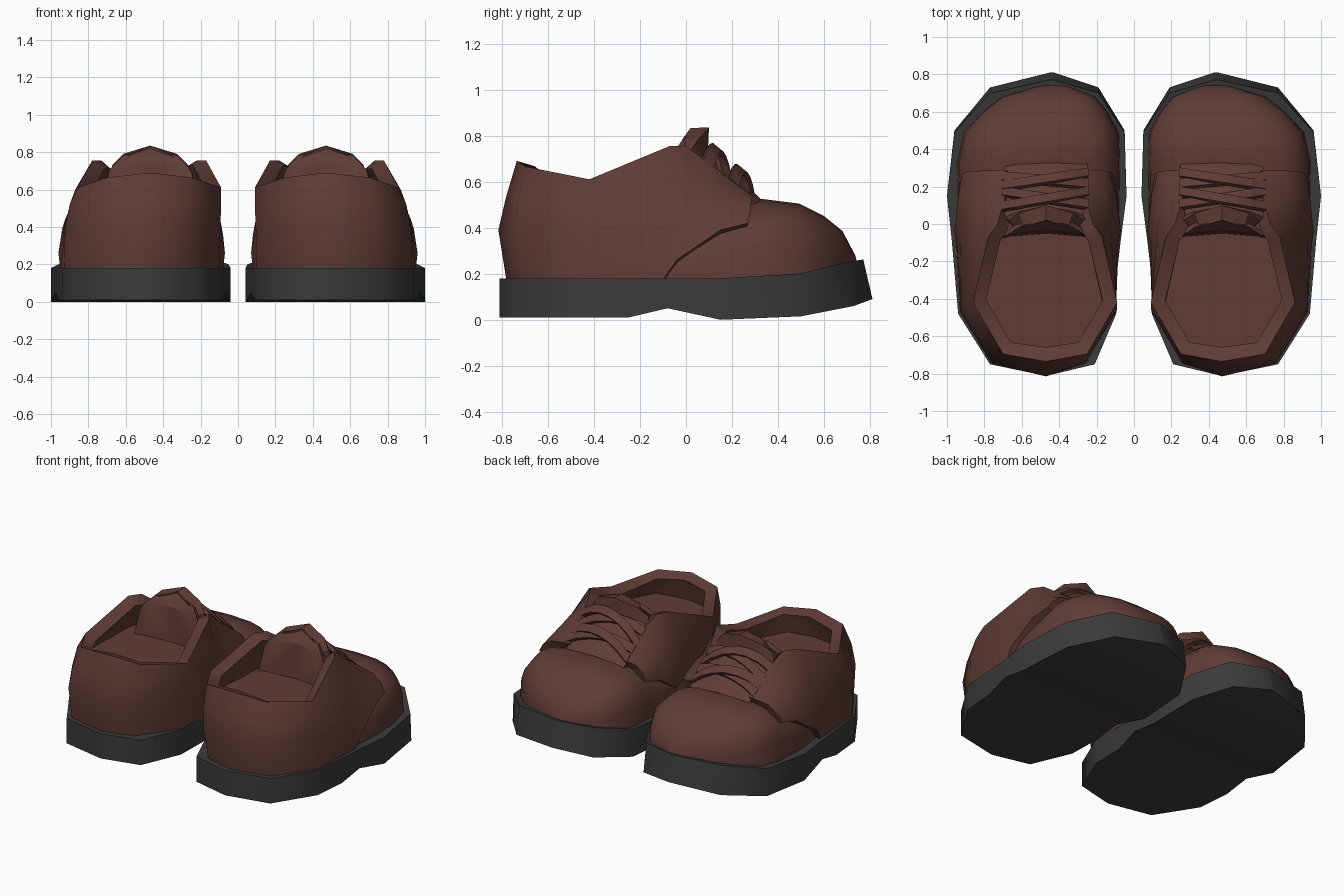
import bpy, bmesh, math

if "Cube" in bpy.data.objects:
    bpy.data.objects.remove(bpy.data.objects["Cube"])


def material(name, rgb):
    m = bpy.data.materials.new(name)
    m.diffuse_color = (*rgb, 1)
    m.use_nodes = True
    m.node_tree.nodes["Principled BSDF"].inputs["Base Color"].default_value = m.diffuse_color
    return m


leather = material("brown_leather", (0.115, 0.045, 0.036))
rubber = material("dark_rubber", (0.043, 0.043, 0.043))


def sheet(name, rows, mat, thickness=0, closed=False, smooth=40):
    """Skin a grid of points, optionally thicken it inward, mirror it to the other shoe."""
    bm = bmesh.new()
    vs = [[bm.verts.new(p) for p in row] for row in rows]
    n = len(rows[0])
    for a, b in zip(vs, vs[1:]):
        for j in range(n if closed else n - 1):
            k = (j + 1) % n
            bm.faces.new((a[j], a[k], b[k], b[j]))
    if closed:
        bm.faces.new(vs[0])
        bm.faces.new(vs[-1])
        bmesh.ops.recalc_face_normals(bm, faces=bm.faces)
    return finish(name, bm, mat, thickness, smooth)


def finish(name, bm, mat, thickness=0, smooth=0):
    me = bpy.data.meshes.new(name)
    bm.to_mesh(me)
    bm.free()
    me.materials.append(mat)
    ob = bpy.data.objects.new(name, me)
    bpy.context.collection.objects.link(ob)
    bpy.ops.object.select_all(action='DESELECT')
    ob.select_set(True)
    bpy.context.view_layer.objects.active = ob
    if thickness:
        s = ob.modifiers.new("thickness", 'SOLIDIFY')
        s.thickness = thickness
        s.offset = -1
        bpy.ops.object.modifier_apply(modifier=s.name)
    if smooth:
        bpy.ops.object.shade_smooth_by_angle(angle=math.radians(smooth))
    m = ob.modifiers.new("other_shoe", 'MIRROR')
    m.use_mirror_merge = False
    return ob


# sole: stations of y, inner x, outer x, bottom z, top z, top setback
stations = [
    (-.81, .46, .48, .01, .18, 0), (-.75, .21, .77, .01, .18, 0),
    (-.48, .095, .94, .01, .18, 0), (-.25, .09, .96, .01, .18, 0),
    (-.08, .07, .975, .05, .18, 0), (.15, .04, 1.0, 0, .18, 0),
    (.5, .05, .96, .015, .20, .01), (.73, .19, .77, .06, .25, .03),
    (.81, .43, .45, .09, .262, .04)]
sheet("sole", [[(l, y, b), (r, y, b), (r, y - s, t), (l, y - s, t)]
               for y, l, r, b, t, s in stations], rubber, closed=True, smooth=55)

# vamp: rounded toe, stations of y, centre x, half width, top z
vamp = []
for y, c, w, top in [(-.12, .5, .42, .42), (.1, .51, .43, .44), (.33, .51, .435, .525),
                     (.49, .495, .415, .505), (.60, .475, .335, .45), (.68, .455, .25, .385),
                     (.735, .435, .09, .28), (.75, .435, .01, .22)]:
    row = []
    for i in range(13):
        a = math.pi * (1 - i / 12)
        ca, sa = math.cos(a), max(math.sin(a), 0)
        row.append((c + w * math.copysign(abs(ca) ** .6, ca), y,
                    .17 + (top - .17) * sa ** .6))
    vamp.append(row)
sheet("vamp", vamp, leather, smooth=60)

# quarter: heel to lace flap columns, base to rim, reflected about each row's centre
cols = [
    [(.48, -.78, .17), (.47, -.815, .39), (.47, -.78, .54), (.47, -.735, .69)],
    [(.75, -.72, .17), (.76, -.745, .39), (.74, -.73, .53), (.70, -.695, .665)],
    [(.93, -.47, .17), (.925, -.47, .39), (.90, -.45, .52), (.86, -.42, .61)],
    [(.95, -.1, .17), (.93, -.1, .38), (.87, -.08, .6), (.78, -.07, .755)],
    [(.96, -.04, .26), (.94, .03, .36), (.86, .02, .58), (.73, 0, .755)],
    [(.94, .15, .39), (.925, .16, .44), (.83, .15, .58), (.69, .15, .645)],
    [(.92, .27, .42), (.89, .28, .47), (.82, .285, .52), (.68, .29, .54)]]
centre = (.515, .51, .495, .475)
inner = [[(2 * c - x, y, z) for (x, y, z), c in zip(col, centre)] for col in cols[1:]]
sheet("quarter", cols[::-1] + inner, leather, thickness=.08, smooth=55)

# insole inside the opening
bm = bmesh.new()
ring = [c[2] for c in cols[:5]] + [c[2] for c in inner[:4]][::-1]
bm.faces.new([bm.verts.new((.5 + (x - .5) * .92, y * .94, .515)) for x, y, z in ring])
bmesh.ops.recalc_face_normals(bm, faces=bm.faces)
if next(iter(bm.faces)).normal.z < 0:
    bmesh.ops.reverse_faces(bm, faces=bm.faces)
finish("insole", bm, leather)


def tongue_rows(specs, ts):
    """Rows of y, z, half width, backward wrap and side drop."""
    return [[(.47 + w * t, y - wrap * t * t, z - drop * abs(t) ** 2.5) for t in ts]
            for y, z, w, wrap, drop in specs]


# tongue and its lining down to the insole
across = (-1, -.72, 0, .72, 1)
sheet("tongue", tongue_rows(
    [(.10, .835, .20, .08, .10), (.095, .73, .22, .06, .05),
     (.20, .64, .23, .03, .04), (.325, .525, .22, 0, .03)], across),
    leather, thickness=.08, smooth=30)
sheet("tongue_lining", tongue_rows(
    [(.025, .825, .20, .08, .10), (-.035, .75, .22, .03, .05), (-.05, .51, .26, .03, 0)],
    across[::-1]), leather, thickness=.03, smooth=30)

# laces: two crossed pairs arched over the tongue
for i, (y0, y1, arch) in enumerate([(.28, .21, .085), (.22, .26, .06),
                                    (.18, .10, .10), (.11, .18, .075)]):
    rows = []
    for s in (-1, 1):
        row = []
        for j in range(7):
            t = j / 6
            y = y0 + (y1 - y0) * t
            z = .75 - .72 * y + arch * math.sin(math.pi * t) ** .8
            row.append((.24 + .47 * t, y + .022 * s, z - .018 * s))
        rows.append(row)
    sheet(f"lace_{i + 1}", rows, leather, thickness=.022, smooth=0)
